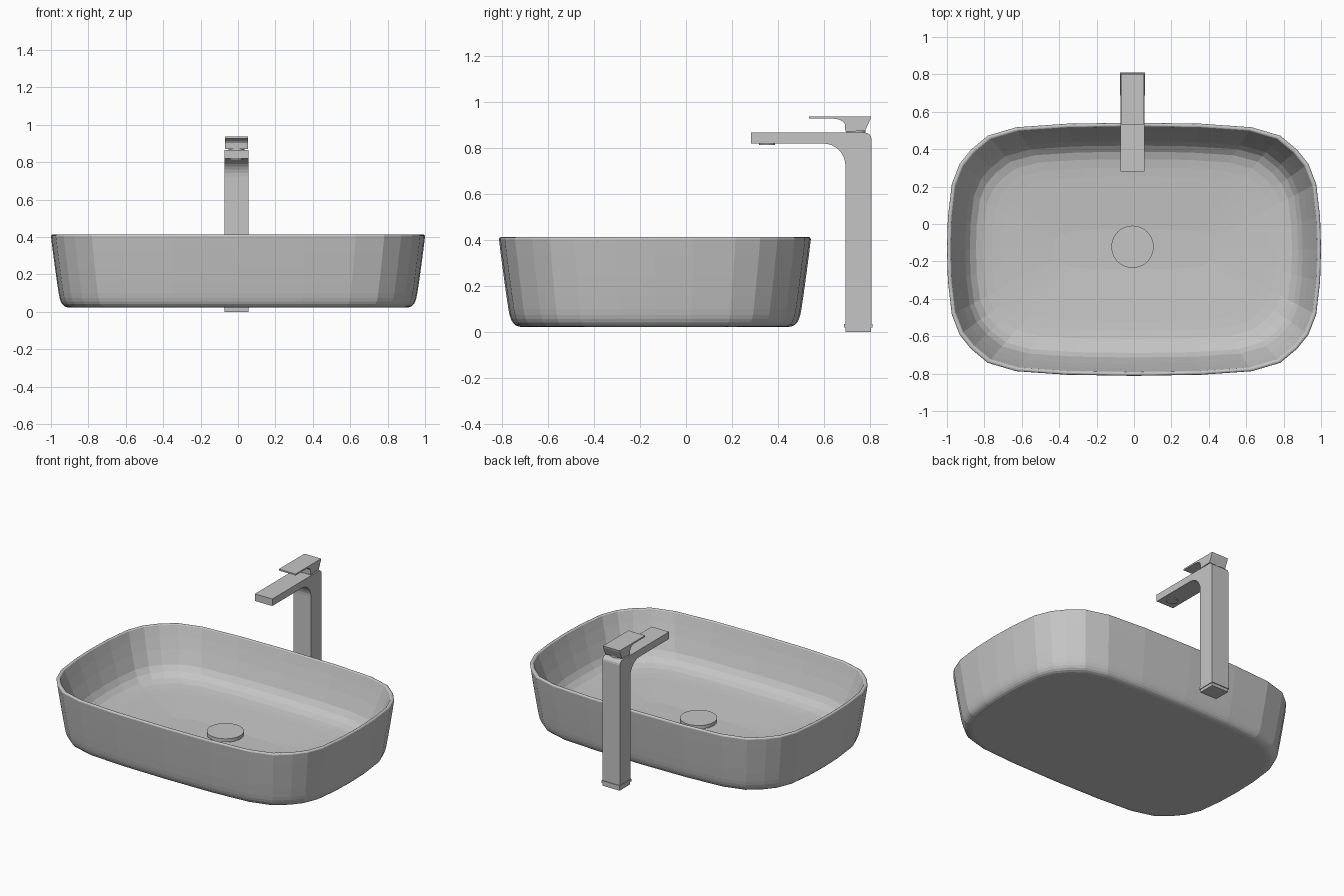
import bpy, bmesh, math

if "Cube" in bpy.data.objects:
    bpy.data.objects.remove(bpy.data.objects["Cube"])

grey = bpy.data.materials.new("light_grey")
grey.diffuse_color = (0.56, 0.56, 0.56, 1)
grey.use_nodes = True
grey.node_tree.nodes["Principled BSDF"].inputs["Base Color"].default_value = grey.diffuse_color

FX = -0.008  # centre line of the tap and drain
CY = -0.135  # centre of the basin
HALF_Y = 0.677


def finish(name, bm):
    bmesh.ops.recalc_face_normals(bm, faces=bm.faces)
    mesh = bpy.data.meshes.new(name)
    bm.to_mesh(mesh)
    bm.free()
    mesh.materials.append(grey)
    obj = bpy.data.objects.new(name, mesh)
    bpy.context.collection.objects.link(obj)
    return obj


def loft(name, rings):
    """Skin a list of closed rings and cap both ends."""
    bm = bmesh.new()
    loops = [[bm.verts.new(p) for p in ring] for ring in rings]
    n = len(loops[0])
    for a, b in zip(loops, loops[1:]):
        for i in range(n):
            j = (i + 1) % n
            bm.faces.new((a[i], a[j], b[j], b[i]))
    bm.faces.new(loops[0])
    bm.faces.new(loops[-1])
    return finish(name, bm)


def side_profile(name, pts, width):
    """Extrude a (y, z) outline across x."""
    return loft(name, [[(FX + s * width / 2, y, z) for y, z in pts] for s in (-1, 1)])


def box(name, width, y0, y1, z0, z1):
    return side_profile(name, [(y0, z0), (y1, z0), (y1, z1), (y0, z1)], width)


def disc(name, x, y, z0, z1, r, n=32):
    rings = [[(x + r * math.cos(2 * math.pi * i / n), y + r * math.sin(2 * math.pi * i / n), z)
              for i in range(n)] for z in (z0, z1)]
    return loft(name, rings)


# Basin outline: one quarter, mirrored to a full loop
q = [(1, 0), (.995, .17), (.974, .35), (.932, .457), (.872, .532),
     (.782, .607), (.63, .652), (.36, .671), (0, HALF_Y)]
half = q + [(-x, y) for x, y in reversed(q[:-1])]
outline = half + [(x, -y) for x, y in reversed(half[1:-1])]


def basin_ring(inset, z):
    sx, sy = 1 - inset, (HALF_Y - inset) / HALF_Y
    return [(x * sx, CY + y * sy, z) for x, y in outline]


# Wall section as (inset, height): underside, outer wall
outer = [(.10, .022), (.083, .025), (.07, .031), (.06, .041), (.052, .056),
         (.046, .075), (.041, .10), (.032, .16), (.021, .24), (.009, .33)]
# Rounded rim
rim = [(.011 - .011 * math.cos(t), .403 + .010 * math.sin(t))
       for t in (i * math.pi / 8 for i in range(9))]
# Inner wall, cove and sloping floor
inner = [(.04, .345), (.065, .272), (.098, .186), (.122, .151), (.155, .125),
         (.195, .111), (.24, .104), (.29, .099), (.57, .08)]
loft("basin", [basin_ring(i, z) for i, z in outer + rim + inner])

# Drain cover on a short stem
disc("drain_stem", FX, -0.122, 0.07, 0.098, 0.07)
disc("drain_cover", FX, -0.122, 0.096, 0.119, 0.113, 40)

# Tap body: column and spout in one outline with a curved inner corner
curve = [(.692 - .096 * (1 - math.cos(t)), .723 + .096 * math.sin(t))
         for t in (i * math.pi / 16 for i in range(9))]
top = [(.778 + .027 * math.sin(t), .839 + .027 * math.cos(t))
       for t in (i * math.pi / 8 for i in range(5))]
side_profile("tap_body", [(.692, .036)] + curve + [(.282, .819), (.282, .866)] + top
             + [(.805, .036)], 0.129)

# Base foot and collar
box("tap_foot", 0.126, .692, .804, 0, .020)
box("tap_collar", 0.135, .687, .810, .020, .036)

# Water outlet under the spout
disc("outlet", FX, .352, .813, .822, .035, 24)

# Lever with flat handle and wedge-shaped root
disc("lever_pivot", FX, .738, .860, .876, .042, 24)
side_profile("lever", [(.533, .937), (.803, .937), (.80, .924), (.778, .874), (.692, .870),
                       (.69, .903), (.682, .914), (.665, .923), (.64, .927), (.533, .927)], 0.124)
